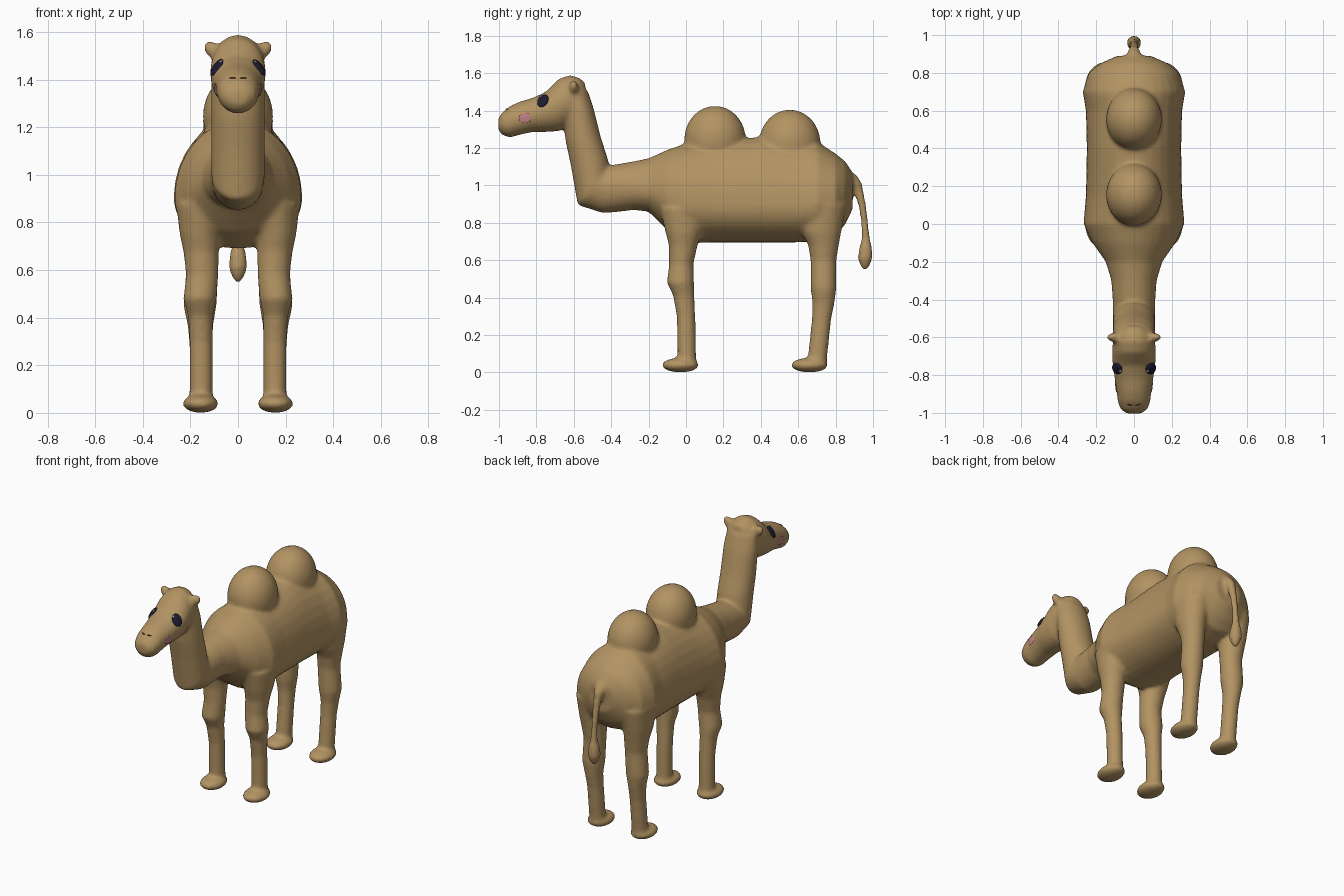
import bpy, bmesh
from math import sin, cos, pi, radians
from mathutils import Vector, Matrix

cube = bpy.data.objects.get("Cube")
if cube:
    bpy.data.objects.remove(cube)


def material(name, rgb):
    m = bpy.data.materials.new(name)
    m.use_nodes = True
    m.diffuse_color = (*rgb, 1)
    m.node_tree.nodes["Principled BSDF"].inputs["Base Color"].default_value = (*rgb, 1)
    return m


TAN = material("tan_fur", (0.45, 0.295, 0.125))
NAVY = material("dark_navy", (0.012, 0.011, 0.03))
PINK = material("cheek_pink", (0.56, 0.23, 0.25))
SHINE = material("eye_shine", (0.4, 0.27, 0.33))
BROWN = material("nostril_brown", (0.12, 0.065, 0.025))


def loft(bm, rings, n=32):
    """Closed tube. Ring: x, y, z, half width, upper and lower radius, tilt."""
    loops = []
    for x, y, z, rx, up, down, tilt in rings:
        d = Vector((0, sin(radians(tilt)), cos(radians(tilt))))
        loop = []
        for i in range(n):
            a = 2 * pi * i / n
            r = up if sin(a) > 0 else down
            loop.append(bm.verts.new(Vector((x + rx * cos(a), y, z)) + d * r * sin(a)))
        loops.append(loop)
    for p, q in zip(loops, loops[1:]):
        for i in range(n):
            j = (i + 1) % n
            bm.faces.new((p[i], p[j], q[j], q[i]))
    bm.faces.new(loops[0][::-1])
    bm.faces.new(loops[-1])


def blob(bm, centre, radii, rot=Matrix()):
    mat = Matrix.Translation(centre) @ rot @ Matrix.Diagonal((*radii, 1))
    bmesh.ops.create_uvsphere(bm, u_segments=32, v_segments=16, radius=1, matrix=mat)


def finish(name, bm, mat):
    bmesh.ops.recalc_face_normals(bm, faces=bm.faces)
    me = bpy.data.meshes.new(name)
    bm.to_mesh(me)
    bm.free()
    me.materials.append(mat)
    me.shade_smooth()
    ob = bpy.data.objects.new(name, me)
    bpy.context.collection.objects.link(ob)
    return ob


bm = bmesh.new()

# Torso: y, z of widest line, half width, height above, depth below
torso = [(-.45, .985, .11, .115, .125), (-.3, .99, .12, .135, .12),
         (-.2, .97, .15, .175, .11), (-.1, .93, .22, .26, .17),
         (0, .9, .268, .325, .21), (.15, .89, .255, .345, .195),
         (.4, .89, .25, .37, .195), (.6, .89, .255, .35, .195),
         (.7, .9, .272, .335, .2), (.8, .93, .24, .24, .2),
         (.85, .95, .18, .18, .16), (.89, .97, .09, .1, .1)]
loft(bm, [(0, y, z, w, u, d, 0) for y, z, w, u, d in torso])

# Humps
for y, z in ((.155, 1.245), (.555, 1.225)):
    blob(bm, (0, y, z), (.148, .165, .18))

# Neck, bending from forward to upward
neck = [(-.3, .985, .12, .13, .12, 0), (-.43, .98, .11, .12, .13, 5),
        (-.49, 1.0, .112, .12, .138, 40), (-.515, 1.12, .112, .1, .102, 80),
        (-.545, 1.25, .112, .09, .1, 85), (-.57, 1.4, .112, .078, .09, 85),
        (-.6, 1.5, .105, .075, .08, 85)]
loft(bm, [(0, *ring) for ring in neck])

# Head and muzzle
head = [(-.54, 1.49, .05, .06, .06), (-.57, 1.47, .095, .105, .1),
        (-.62, 1.46, .112, .13, .14), (-.68, 1.43, .117, .14, .14),
        (-.75, 1.4, .113, .1, .115), (-.82, 1.38, .102, .088, .095),
        (-.89, 1.36, .092, .088, .09), (-.94, 1.345, .087, .08, .09),
        (-.98, 1.335, .072, .058, .068), (-1.004, 1.33, .04, .03, .035)]
loft(bm, [(0, y, z, w, u, d, 0) for y, z, w, u, d in head])

# Legs: x, y, z, half width, half length
front_leg = [(.15, 0, .88, .11, .14), (.16, -.01, .75, .085, .1),
             (.155, -.015, .68, .075, .077), (.15, -.025, .58, .068, .065),
             (.16, -.03, .48, .07, .073), (.158, -.012, .41, .053, .057),
             (.155, 0, .3, .049, .05), (.155, .005, .05, .049, .05)]
hind_leg = [(.15, .73, .9, .11, .13), (.16, .725, .75, .085, .105),
            (.155, .735, .68, .075, .082), (.15, .735, .6, .068, .069),
            (.16, .735, .45, .07, .069), (.158, .735, .37, .054, .059),
            (.155, .724, .28, .049, .052), (.155, .7, .05, .049, .052)]
for side in (-1, 1):
    for leg, foot_y in ((front_leg, -.03), (hind_leg, .66)):
        loft(bm, [(side * x, y, z, w, l, l, 90) for x, y, z, w, l in leg])
        blob(bm, (side * .157, foot_y, .039), (.076, .1, .039))
    # Ears
    blob(bm, (side * .103, -.6, 1.523), (.048, .025, .034),
         Matrix.Rotation(-side * radians(38), 4, "Y"))

# Tail with tuft
blob(bm, (0, .89, 1.02), (.038, .038, .045))
tail = [(.905, 1.02, .034), (.925, .96, .026), (.945, .88, .021), (.955, .8, .02),
        (.962, .72, .022), (.96, .66, .036), (.958, .61, .04), (.957, .565, .024),
        (.957, .548, .01)]
loft(bm, [(0, y, z, r, r, r, 90) for y, z, r in tail])

# Fuse the parts into one smooth skin
rough = finish("rough_body", bm, TAN)
remesh = rough.modifiers.new("fuse", "REMESH")
remesh.mode = "VOXEL"
remesh.voxel_size = 0.01
smooth = rough.modifiers.new("soften", "SMOOTH")
smooth.factor = 0.5
smooth.iterations = 14
graph = bpy.context.evaluated_depsgraph_get()
skin = bpy.data.meshes.new_from_object(rough.evaluated_get(graph))
bpy.data.objects.remove(rough)
skin.name = "body"
skin.materials.clear()
skin.materials.append(TAN)
skin.shade_smooth()
body = bpy.data.objects.new("body", skin)
bpy.context.collection.objects.link(body)
bpy.context.view_layer.update()


def on_skin(name, origin, direction, radii, mat, lift=0.0, roll=0):
    """Flattened disc lying on the skin where the ray lands."""
    hit, point, normal, _ = body.ray_cast(Vector(origin), Vector(direction))
    if not hit:
        return
    across = Vector((0, 0, 1)).cross(normal).normalized()
    up = normal.cross(across)
    rot = Matrix((across, up, normal)).transposed().to_4x4()
    part = bmesh.new()
    blob(part, point + normal * lift, radii, rot @ Matrix.Rotation(roll, 4, "Z"))
    finish(name, part, mat)


# Face details
for side, label in ((1, "left"), (-1, "right")):
    inward = (-side, 0, 0)
    on_skin(label + "_eye", (side, -.765, 1.452), inward, (.031, .041, .012), NAVY)
    on_skin(label + "_eye_shine", (side, -.775, 1.468), inward, (.008, .009, .003), SHINE, .011)
    on_skin(label + "_cheek", (side, -.86, 1.36), inward, (.033, .027, .004), PINK)
    on_skin(label + "_nostril", (side * .022, -2, 1.407), (0, 1, 0), (.015, .004, .004), BROWN)
